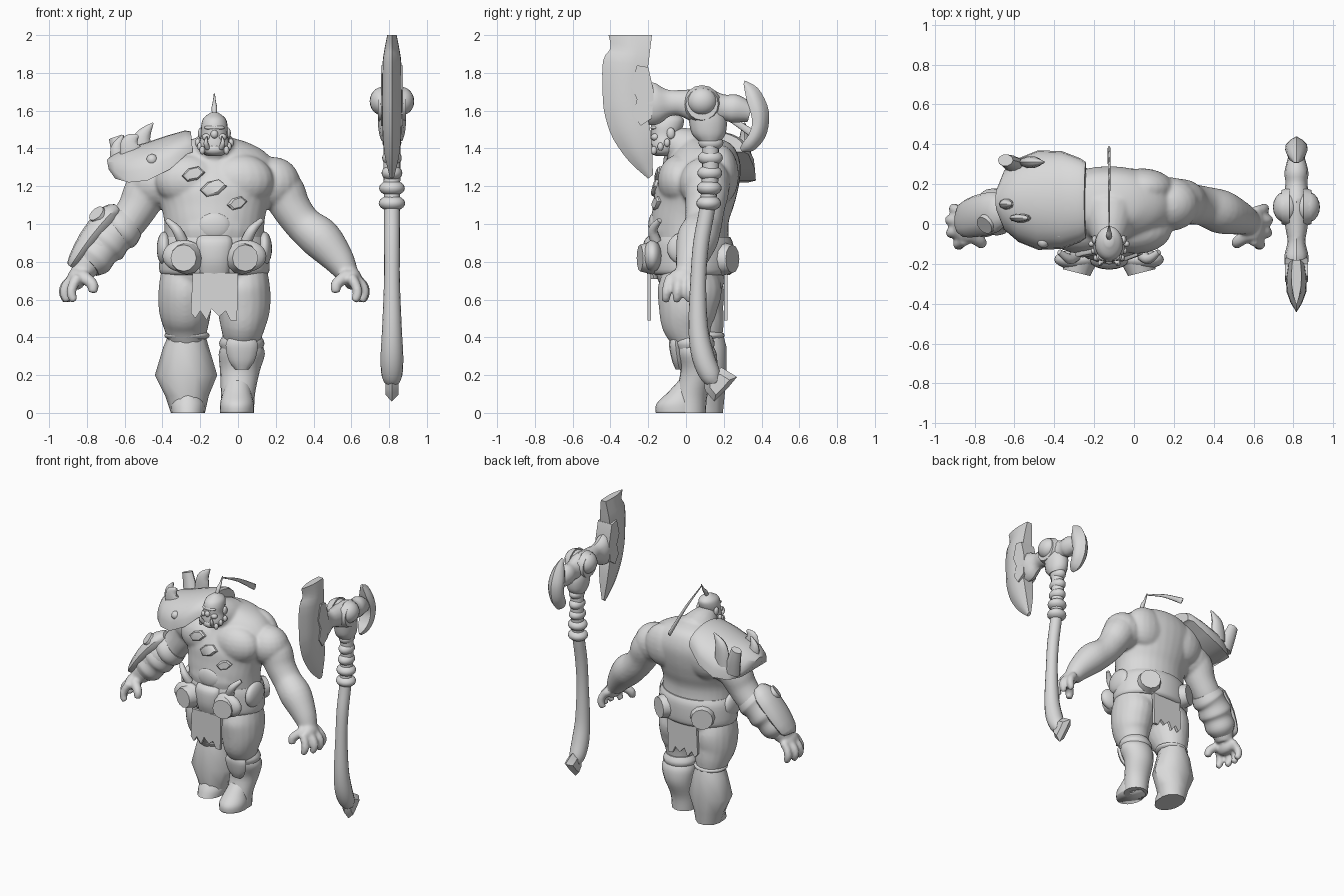
import bpy, bmesh, math
from mathutils import Vector, Matrix

GREY = bpy.data.materials.new("stone_grey")
GREY.diffuse_color = (0.7, 0.7, 0.7, 1)
CX = -0.125          # body centre line
AX = 0.815           # axe centre line


def mx(x):
    return 2 * CX - x


def finish(name, bm, smooth=True, angle=40):
    bmesh.ops.recalc_face_normals(bm, faces=bm.faces)
    me = bpy.data.meshes.new(name)
    bm.to_mesh(me)
    bm.free()
    me.materials.append(GREY)
    ob = bpy.data.objects.new(name, me)
    bpy.context.collection.objects.link(ob)
    if smooth:
        for p in me.polygons:
            p.use_smooth = True
    else:
        bpy.ops.object.select_all(action='DESELECT')
        ob.select_set(True)
        bpy.context.view_layer.objects.active = ob
        bpy.ops.object.shade_smooth_by_angle(angle=math.radians(angle))
    return ob


def skin(name, rings, smooth=False):
    """Bridge equal-sized point rings and cap both ends."""
    bm = bmesh.new()
    vs = [[bm.verts.new(p) for p in r] for r in rings]
    n = len(vs[0])
    for a, b in zip(vs, vs[1:]):
        for i in range(n):
            bm.faces.new((a[i], a[(i + 1) % n], b[(i + 1) % n], b[i]))
    bm.faces.new(vs[0])
    bm.faces.new(vs[-1])
    return finish(name, bm, smooth)


def dense(pts, k):
    """Catmull-Rom resampling of stations."""
    out = []
    for i in range(len(pts) - 1):
        p0, p1, p2, p3 = pts[max(i - 1, 0)], pts[i], pts[i + 1], pts[min(i + 2, len(pts) - 1)]
        for j in range(k):
            t = j / k
            out.append([0.5 * (2 * b + (c - a) * t + (2 * a - 5 * b + 4 * c - d) * t * t
                               + (3 * b - a - 3 * c + d) * t ** 3) for a, b, c, d in zip(p0, p1, p2, p3)])
    return out + [list(pts[-1])]


def tube(name, pts, n=20, k=4, level=False, smooth=False):
    """Loft ellipses along a path; level keeps the rings horizontal."""
    pts = dense([p if len(p) == 5 else (*p, p[3]) for p in pts], k)
    run = Vector(pts[-1][:3]) - Vector(pts[0][:3])
    ref = Vector((0, 0, 1)) if abs(run.normalized().y) > 0.8 else Vector((0, 1, 0))
    rings = []
    for i, p in enumerate(pts):
        t = Vector(pts[min(i + 1, len(pts) - 1)][:3]) - Vector(pts[max(i - 1, 0)][:3])
        t = Vector((0, 0, 1)) if level else t.normalized()
        u = (Vector((0, 1, 0)) if level else ref).cross(t).normalized()
        v = t.cross(u)
        ang = [2 * math.pi * j / n for j in range(n)]
        rings.append([Vector(p[:3]) + u * p[3] * math.cos(a) + v * p[4] * math.sin(a) for a in ang])
    return skin(name, rings, smooth)


def ball(name, loc, r, rot=0):
    bm = bmesh.new()
    m = Matrix.Translation(loc) @ Matrix.Rotation(rot, 4, 'Y') @ Matrix.Diagonal((*r, 1))
    bmesh.ops.create_uvsphere(bm, u_segments=20, v_segments=12, radius=1, matrix=m)
    return finish(name, bm)


def disc(name, loc, d, r, depth, sides=8, top=0.85):
    bm = bmesh.new()
    q = Vector(d).to_track_quat('Z', 'Y').to_matrix().to_4x4()
    bmesh.ops.create_cone(bm, cap_ends=True, segments=sides, radius1=r, radius2=r * top,
                          depth=depth, matrix=Matrix.Translation(loc) @ q)
    return finish(name, bm, False)


def plate(name, outline, y, t):
    """Front-facing flat plate from an (x, z) outline."""
    return skin(name, [[(a, y + s * t / 2, b) for a, b in outline] for s in (-1, 1)])


def blade(name, stations):
    """Loft a wedge section through (outer y, z, inner y, z, thickness)."""
    rings = []
    for a, b, c, d, t in dense(stations, 3):
        sec = [(f, s * t * w) for s in (1, -1) for f, w in ((.2, .55), (.45, .95), (.7, 1), (1, .8))]
        sec = [(0, 0)] + sec[:4] + sec[:3:-1]
        rings.append([(AX + w, a + (c - a) * f, b + (d - b) * f) for f, w in sec])
    return skin(name, rings)


# ---- fleshy body: separate masses fused with a remesh ----
flesh = [
    tube("torso", [(CX, .03, .6, .2, .13), (CX, .03, .72, .28, .185), (CX, .03, .85, .27, .2),
                   (CX, .02, 1.0, .265, .205), (CX, .04, 1.1, .285, .215), (CX, .06, 1.2, .32, .22),
                   (CX, .09, 1.3, .33, .2), (CX, .1, 1.38, .27, .17), (CX, .1, 1.43, .18, .13),
                   (CX, .07, 1.46, .08, .08)], n=32, level=True),
    tube("neck", [(CX, .06, 1.36, .14), (CX, -.02, 1.41, .11), (CX, -.09, 1.45, .07)]),
    ball("belly", (CX, -.03, .97), (.23, .165, .17)),
    tube("left_thigh", [(.02, .02, .78, .13), (.025, .02, .66, .145, .17), (.03, .01, .55, .14, .155),
                        (.025, .01, .46, .12, .135), (.02, .04, .36, .09)]),
    tube("right_thigh", [(-.27, .03, .78, .13), (-.28, .035, .66, .14, .165), (-.28, .05, .55, .14, .155),
                         (-.275, .08, .46, .12, .125), (-.27, .1, .36, .09)]),
]
for side, f in (("left", lambda x: x), ("right", mx)):
    flesh += [
        ball(side + "_chest", (f(.01), -.03, 1.23), (.18, .12, .14)),
        ball(side + "_shoulder_blade", (f(.04), .18, 1.26), (.16, .1, .16)),
        ball(side + "_shoulder", (f(.185), .1, 1.215), (.145, .135, .14)),
        tube(side + "_arm", [(f(.13), .1, 1.27, .11), (f(.23), .11, 1.18, .118), (f(.285), .1, 1.08, .104),
                             (f(.35), .09, .995, .1), (f(.44), .06, .92, .11), (f(.53), .03, .815, .085),
                             (f(.58), .01, .735, .06, .064)]),
        ball(side + "_palm", (f(.605), -.01, .71), (.05, .085, .06)),
        tube(side + "_thumb", [(f(.58), -.05, .73, .035), (f(.52), -.09, .68, .032), (f(.52), -.1, .635, .024)], 10),
    ]
    # fingers: the foremost curls inward, the middle ones reach out furthest
    for y, dx in ((-.08, -.035), (-.035, .0), (.015, .005), (.06, -.015)):
        flesh.append(tube(side + "_finger", [(f(.61 + dx * .4), y, .72, .03), (f(.658 + dx), y * 1.2, .675, .028),
                                             (f(.668 + dx), y * 1.3, .63, .027),
                                             (f(.65 + dx), y * 1.3 - .005, .59, .022)], 10))
body = flesh[0]
with bpy.context.temp_override(active_object=body, object=body, selected_objects=flesh,
                               selected_editable_objects=flesh):
    bpy.ops.object.join()
body.name = "body"
rm = body.modifiers.new("fuse", 'REMESH')
rm.mode, rm.voxel_size, rm.use_smooth_shade = 'VOXEL', .009, True
sm = body.modifiers.new("soften", 'SMOOTH')
sm.factor, sm.iterations = .5, 12

# ---- head ----
tube("head", [(CX, -.12, 1.36, .035, .04), (CX, -.12, 1.38, .068, .065), (CX, -.115, 1.42, .08, .075),
              (CX, -.11, 1.47, .07, .075), (CX, -.1, 1.52, .07, .085), (CX, -.09, 1.56, .058, .075),
              (CX, -.085, 1.59, .02, .025)], level=True, smooth=True)
ball("brow", (CX, -.166, 1.51), (.055, .022, .014))
ball("nose", (CX, -.185, 1.475), (.02, .018, .022))
ball("lower_jaw", (CX, -.155, 1.395), (.06, .04, .033))
for s in (-1, 1):
    ball("cheek", (CX + s * .04, -.163, 1.46), (.025, .022, .02))
    ball("ear", (CX + s * .072, -.08, 1.48), (.015, .022, .03))
    tube("tusk", [(CX + s * .035, -.18, 1.4, .014), (CX + s * .045, -.2, 1.43, .012),
                  (CX + s * .04, -.2, 1.465, .002)], 8, smooth=True)
    for i in range(3):
        ball("jaw_stud", (CX + s * (.088 - i * .012), -.1 - i * .035, 1.43 - i * .02), (.015, .016, .022))
# topknot with a long tail
tube("topknot", [(CX, -.07, 1.58, .012), (CX, -.055, 1.615, .015), (CX, -.03, 1.645, .009),
                 (CX, -.005, 1.69, .003)], 8, smooth=True)
tube("hair_tail", [(CX, -.01, 1.68, .003, .004), (CX, .18, 1.59, .006, .012), (CX, .38, 1.46, .007, .022)], 8,
     smooth=True)

# ---- chest scales laid on the skin, and navel guard ----
skin_now = body.evaluated_get(bpy.context.evaluated_depsgraph_get())
for x, z, r in ((-.235, 1.265, .058), (-.13, 1.19, .066), (-.005, 1.11, .052)):
    hit, loc, nor, _ = skin_now.ray_cast((x, -2, z), (0, 1, 0))
    u = (Vector((.88, 0, .48)) - nor * nor.dot(Vector((.88, 0, .48)))).normalized()
    v = u.cross(nor)
    hexa = [(-1, -.35), (-.2, -.62), (.7, -.4), (1, .35), (.1, .62), (-.8, .35)]
    skin("chest_scale", [[loc + nor * h + (u * p + v * q) * r * k for p, q in hexa]
                         for h, k in ((-.02, 1.05), (.008, 1), (.016, .8))])
ball("belly_guard", (CX, -.165, .99), (.09, .035, .075))

# ---- belt, discs and loincloths ----
tube("belt", [(CX, .03, .73, .275, .2), (CX, .03, .76, .292, .22), (CX, .03, .88, .285, .222),
              (CX, .025, .93, .265, .21)], 32, level=True)
for s in (-1, 1):
    ball("disc_pad", (CX + s * .165, -.178, .83), (.11, .05, .085))
    disc("front_disc", (CX + s * .155, -.21, .82), (s * .25, -1, 0), .088, .07, 12, .8)
    disc("back_disc", (CX + s * .165, .22, .815), (s * .55, 1, 0), .088, .06, 12, .85)
for y in (-.195, .21):
    plate("loincloth", [(-.24, .74), (-.25, .53), (-.225, .5), (-.2, .54), (-.165, .49), (-.14, .55),
                        (-.1, .51), (-.065, .54), (-.04, .49), (-.005, .49), (.0, .74)], y, .02)
tube("front_guard", [(CX, -.17, .71, .07, .025), (CX, -.185, .8, .085, .04), (CX, -.185, .9, .095, .04),
                     (CX, -.165, .94, .08, .03)], 16, level=True)
for s in (-1, 1):
    tube("belt_hook", [(CX + s * .17, -.16, .91, .03), (CX + s * .2, -.175, .97, .025),
                       (CX + s * .25, -.14, 1.02, .014)], 10)
    ball("belt_pouch", (CX + s * .265, .0, .87), (.04, .1, .09))

# ---- boots ----
tube("right_greave", [(-.27, .1, .42, .095, .1), (-.275, .105, .35, .12, .115), (-.275, .1, .2, .165, .12),
                      (-.27, .1, .09, .115, .11), (-.265, .1, 0, .09, .1)], 10, 1, level=True)
tube("right_foot", [(-.265, .07, .0, .088, .12), (-.265, .08, .05, .09, .11), (-.265, .1, .1, .07, .1)], level=True)
tube("left_boot", [(0, .02, .0, .085, .085), (.0, .03, .1, .09, .085), (.01, .065, .22, .105, .095),
                   (.02, .055, .31, .122, .108), (.02, .04, .36, .108, .1)], level=True)
tube("left_foot", [(-.005, -.04, 0, .09, .12), (-.005, -.04, .05, .09, .115), (-.005, -.01, .11, .075, .085),
                   (0, .03, .18, .06, .06)], level=True, smooth=True)
tube("boot_cuff", [(.02, .04, .33, .105, .1), (.02, .04, .37, .12, .112), (.02, .035, .41, .1, .1)], level=True)
tube("knee_guard", [(.02, -.035, .23, .035, .02), (.02, -.045, .28, .07, .03), (.02, -.055, .36, .085, .035),
                    (.02, -.05, .41, .06, .03)], 12, level=True)
ball("right_knee_band", (-.27, .09, .41), (.12, .115, .035))

# ---- shoulder armour on the right shoulder ----
rings = []
for x, zb, ry, h in ((-.24, 1.38, .19, .11), (-.27, 1.37, .21, .125), (-.36, 1.29, .245, .18), (-.48, 1.23, .25, .2),
                     (-.58, 1.22, .21, .185), (-.65, 1.24, .15, .13), (-.685, 1.29, .06, .05)):
    rings.append([(x - .01 * math.sin(math.pi * j / 14), .12 - ry * math.cos(math.pi * j / 14),
                   zb + h * math.sin(math.pi * j / 14) ** .8) for j in range(15)])
skin("shoulder_armour", rings)
tube("curved_horn", [(-.52, .31, 1.31, .06, .03), (-.515, .31, 1.41, .055, .03), (-.5, .31, 1.47, .04, .025),
                     (-.45, .31, 1.535, .004)], 10)
tube("front_horn", [(-.56, .03, 1.34, .06, .025), (-.57, .03, 1.43, .05, .02), (-.53, .03, 1.47, .008)], 10)
tube("stub_horn", [(-.59, .29, 1.27, .06, .04), (-.62, .31, 1.38, .05, .035), (-.645, .32, 1.46, .04, .03)], 10)
tube("outer_horn", [(-.62, .1, 1.31, .05, .03), (-.64, .1, 1.4, .035, .025), (-.61, .1, 1.47, .006)], 10)
for p in ((-.455, -.09, 1.34), (-.34, .3, 1.38), (-.37, -.05, 1.39), (-.57, .29, 1.28)):
    ball("armour_stud", p, (.03, .03, .03))

# ---- right bracer ----
tube("bracer", [(-.58, .09, 1.01, .1), (-.62, .08, .975, .118), (-.655, .075, .945, .108), (-.7, .06, .9, .12),
                (-.73, .05, .865, .104), (-.77, .035, .815, .106), (-.8, .02, .78, .078)])
tube("bracer_plate", [(-.64, .07, 1.08, .03, .05), (-.69, .06, 1.04, .06, .1), (-.79, .04, .92, .055, .105),
                      (-.865, .02, .81, .035, .085), (-.885, .02, .78, .02, .05)], 12, 2)
disc("bracer_stud", (-.73, .01, 1.035), (-.6, -.5, .62), .055, .07, 14)

# ---- axe ----
tube("axe_handle", [(AX, .16, .16, .035), (AX, .13, .2, .055), (AX, .09, .3, .06), (AX, .065, .45, .052),
                    (AX, .065, .7, .042), (AX, .08, .9, .042), (AX, .115, 1.1, .042), (AX, .13, 1.3, .045),
                    (AX, .125, 1.5, .045)], 16, smooth=True)
for i, r in enumerate((.07, .068, .055, .052, .05)):
    ball("grip_wrap", (AX, .12 + .003 * i, 1.11 + i * .08), (r, .066, .042))
tail = [(.09, .21), (.19, .24), (.27, .19), (.22, .13), (.15, .06), (.1, .12)]
skin("handle_spike", [[(AX + t, .17 + (y - .17) * k, .15 + (z - .15) * k) for y, z in tail]
                      for t, k in ((-.035, .6), (0, 1), (.035, .6))])
tube("axe_head", [(AX, -.24, 1.64, .055, .11), (AX, -.16, 1.635, .06, .11), (AX, -.09, 1.64, .045, .07),
                  (AX, -.02, 1.64, .055, .07), (AX, .1, 1.62, .07, .1), (AX, .2, 1.615, .055, .07),
                  (AX, .26, 1.61, .06, .075), (AX, .34, 1.59, .04, .05)], 12)
tube("head_socket", [(AX, .125, 1.44, .055, .06), (AX, .12, 1.48, .068, .09), (AX, .115, 1.55, .075, .1),
                     (AX, .1, 1.62, .07, .09)], 12, level=True)
for s in (-1, 1):
    ball("head_knob", (AX + s * .05, .085, 1.65), (.068, .08, .075))
    disc("knob_flange", (AX + s * .055, .085, 1.635), (s, 0, 0), .1, .04, 16)
blade("main_blade", [(-.41, 2, -.18, 2, .025), (-.4, 1.93, -.19, 1.92, .04), (-.44, 1.86, -.2, 1.84, .05),
                     (-.44, 1.66, -.22, 1.7, .052), (-.425, 1.56, -.21, 1.6, .052), (-.385, 1.45, -.19, 1.5, .05),
                     (-.3, 1.33, -.18, 1.4, .04), (-.2, 1.24, -.175, 1.26, .012)])
brace = [(-.26, 1.84), (-.2, 1.83), (-.17, 1.7), (-.18, 1.56), (-.24, 1.52), (-.28, 1.58), (-.26, 1.66), (-.29, 1.73)]
skin("blade_brace", [[(AX + t, y, z) for y, z in brace] for t in (-.058, .058)])
blade("back_blade", [(.31, 1.76, .305, 1.74, .01), (.38, 1.72, .32, 1.66, .04), (.43, 1.63, .34, 1.6, .055),
                     (.44, 1.55, .35, 1.53, .055), (.42, 1.46, .33, 1.47, .05), (.36, 1.39, .3, 1.43, .035),
                     (.3, 1.38, .285, 1.4, .01)])
